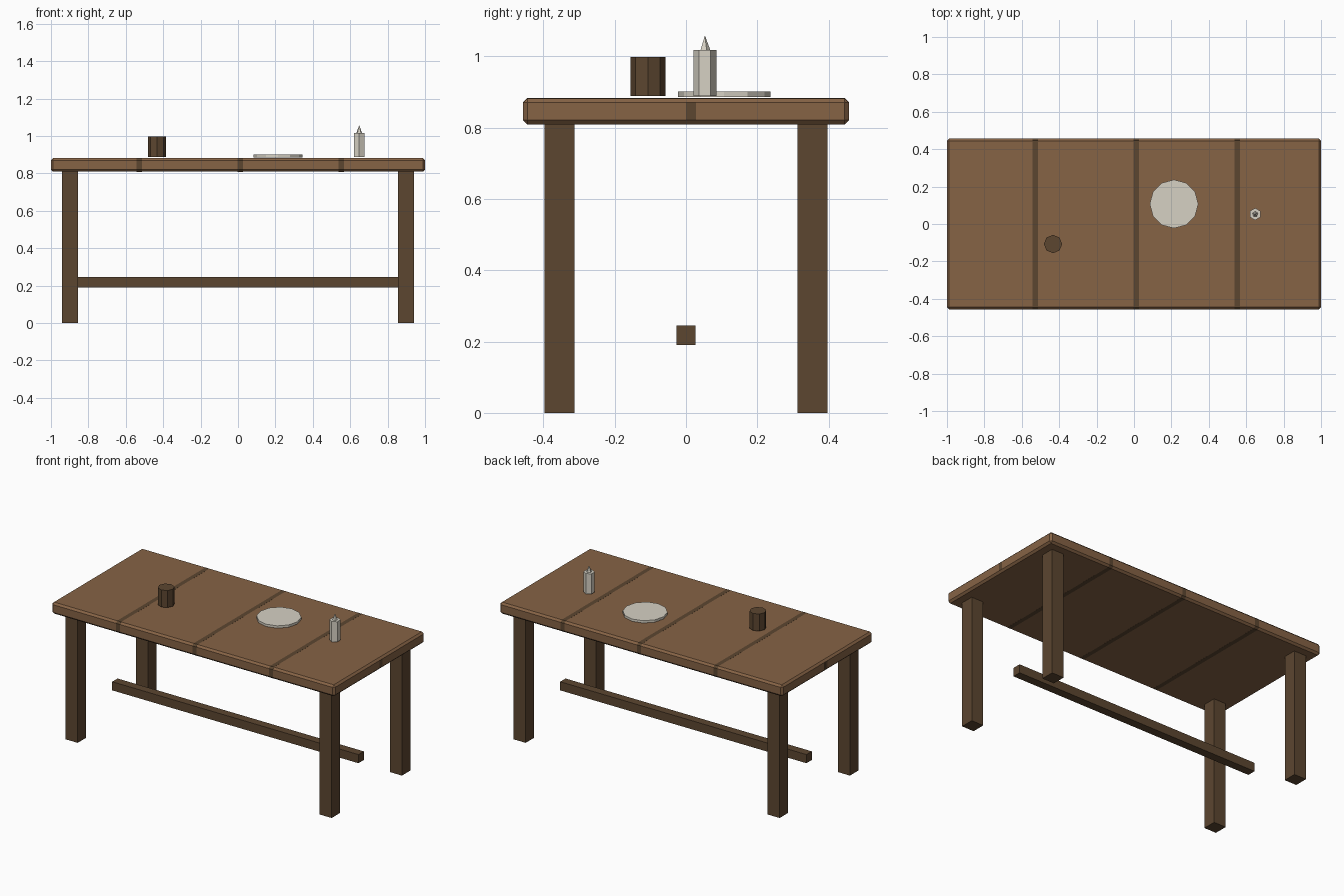
import bpy, bmesh
from mathutils import Vector

if "Cube" in bpy.data.objects:
    bpy.data.objects.remove(bpy.data.objects["Cube"])


def material(name, rgb):
    m = bpy.data.materials.new(name)
    lin = [((c / 255 + 0.055) / 1.055) ** 2.4 for c in rgb]
    m.diffuse_color = (*lin, 1)
    m.use_nodes = True
    m.node_tree.nodes["Principled BSDF"].inputs["Base Color"].default_value = m.diffuse_color
    return m


TOP_WOOD = material("warm wood", (134, 99, 69))
DARK_WOOD = material("dark wood", (92, 70, 48))
CREAM = material("cream", (214, 209, 196))


def finish(bm, name, mat):
    me = bpy.data.meshes.new(name)
    bm.to_mesh(me)
    bm.free()
    me.materials.append(mat)
    ob = bpy.data.objects.new(name, me)
    bpy.context.collection.objects.link(ob)
    return ob


def box(name, lo, hi, mat, bevel=0, edge_axis=None):
    """Box between two corners; bevels all edges or those along one axis."""
    lo, hi = Vector(lo), Vector(hi)
    bm = bmesh.new()
    bmesh.ops.create_cube(bm, size=1)
    for v in bm.verts:
        v.co = (lo + hi) / 2 + v.co * (hi - lo)
    if bevel:
        edges = [e for e in bm.edges if edge_axis is None
                 or abs((e.verts[0].co - e.verts[1].co)[edge_axis]) > 1e-5]
        bmesh.ops.bevel(bm, geom=edges, offset=bevel, segments=1, affect='EDGES')
    return finish(bm, name, mat)


def prism(name, x, y, z0, z1, r, sides, mat, r_top=None):
    bpy.ops.mesh.primitive_cone_add(vertices=sides, radius1=r,
                                    radius2=r if r_top is None else r_top,
                                    depth=z1 - z0, location=(x, y, (z0 + z1) / 2))
    ob = bpy.context.object
    ob.name = name
    ob.data.materials.append(mat)


# Tabletop with chamfered edges
Y, Z0, Z1, B = 0.457, 0.809, 0.882, 0.012
box("tabletop", (-1, -Y, Z0), (1, Y, Z1), TOP_WOOD, B)

# Dark plank seams, almost flush with the tabletop
E = 0.0003
for i, x in enumerate((-0.528, 0.012, 0.552)):
    box(f"plank_seam_{i + 1}", (x - 0.014, -Y - E, Z0 - E), (x + 0.014, Y + E, Z1 + E),
        DARK_WOOD, B, 0)

# Small seam marks on both ends
for side, s in (("left", -1), ("right", 1)):
    box(f"{side}_end_seam", (min(s * 0.98, s * (1 + E)), 0.0, Z0 + B),
        (max(s * 0.98, s * (1 + E)), 0.028, Z1 - B), DARK_WOOD)

# Four square legs
for xn, sx in (("left", -1), ("right", 1)):
    for yn, sy in (("front", -1), ("back", 1)):
        c = Vector((sx * 0.8975, sy * 0.3545, 0.405))
        h = Vector((0.0425, 0.0425, 0.405))
        box(f"{yn}_{xn}_leg", c - h, c + h, DARK_WOOD)

# Lengthwise stretcher
box("stretcher", (-0.87, -0.027, 0.19), (0.87, 0.027, 0.245), DARK_WOOD)

# Tableware
prism("mug", -0.433, -0.107, 0.888, 0.997, 0.049, 8, DARK_WOOD)
prism("plate", 0.214, 0.107, 0.886, 0.901, 0.13, 12, CREAM)
prism("candle", 0.648, 0.053, 0.888, 1.017, 0.0325, 6, CREAM)
prism("candle_tip", 0.648, 0.053, 1.015, 1.058, 0.016, 5, CREAM, 0)
